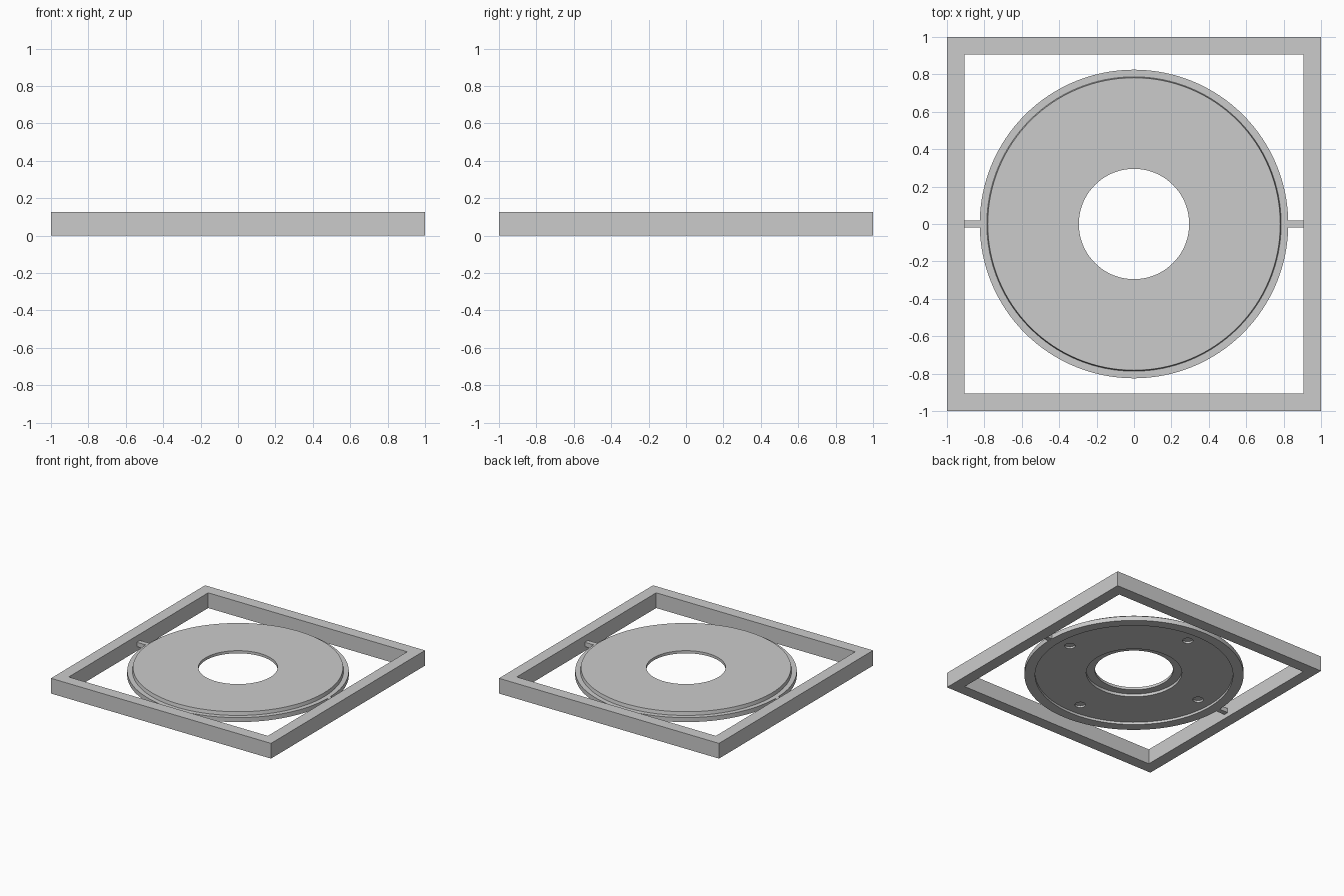
import bpy, bmesh
from math import sin, cos, pi, radians, sqrt

cube = bpy.data.objects.get("Cube")
if cube:
    bpy.data.objects.remove(cube, do_unlink=True)

grey = bpy.data.materials.new("plain grey")
grey.use_nodes = True
grey.diffuse_color = (0.6, 0.6, 0.6, 1)
grey.node_tree.nodes["Principled BSDF"].inputs["Base Color"].default_value = grey.diffuse_color


def finish(name, bm):
    """Turn a bmesh into a grey object."""
    bmesh.ops.recalc_face_normals(bm, faces=bm.faces)
    mesh = bpy.data.meshes.new(name)
    bm.to_mesh(mesh)
    bm.free()
    obj = bpy.data.objects.new(name, mesh)
    mesh.materials.append(grey)
    bpy.context.collection.objects.link(obj)
    return obj


def ring(name, profile, sides, start=0.0):
    """Revolve a closed (radius, height) profile around z."""
    bm = bmesh.new()
    loops = []
    for i in range(sides):
        a = start + 2 * pi * i / sides
        loops.append([bm.verts.new((r * cos(a), r * sin(a), z)) for r, z in profile])
    n = len(profile)
    for i in range(sides):
        a, b = loops[i], loops[(i + 1) % sides]
        for j in range(n):
            k = (j + 1) % n
            bm.faces.new((a[j], b[j], b[k], a[k]))
    return finish(name, bm)


# Square outer frame
outer, inner, top = sqrt(2), 0.905 * sqrt(2), 0.125
ring("square_frame", [(inner, 0), (outer, 0), (outer, top), (inner, top)], 4, pi / 4)

# Stepped disc: flange outside, raised plate on top, recess and counterbore below
disc = ring("stepped_disc", [
    (0.295, 0.1), (0.295, 0.078), (0.36, 0.078), (0.36, 0.055),
    (0.745, 0.055), (0.745, 0.035), (0.825, 0.035), (0.825, 0.072),
    (0.787, 0.072), (0.782, 0.1)], 128)

# Four shallow round pockets in the underside
bm = bmesh.new()
for i in range(4):
    made = bmesh.ops.create_cone(bm, cap_ends=True, segments=24,
                                 radius1=0.04, radius2=0.04, depth=0.03)
    a = i * pi / 2
    bmesh.ops.translate(bm, verts=made["verts"],
                        vec=(0.63 * cos(a), 0.63 * sin(a), 0.055))
cutter = finish("pocket_cutter", bm)
cutter.hide_render = True
cutter.hide_viewport = True
cut = disc.modifiers.new("pockets", 'BOOLEAN')
cut.operation = 'DIFFERENCE'
cut.solver = 'EXACT'
cut.object = cutter

# Bake the pockets, then drop the cutter
cutter.hide_viewport = False
bpy.context.view_layer.objects.active = disc
disc.select_set(True)
bpy.ops.object.modifier_apply(modifier=cut.name)
bpy.data.objects.remove(cutter, do_unlink=True)
bpy.ops.object.shade_smooth_by_angle(angle=radians(30))

# Tabs joining the disc to the frame
for side, name in ((1, "left_tab"), (-1, "right_tab")):
    bm = bmesh.new()
    bmesh.ops.create_cube(bm, size=1)
    bmesh.ops.scale(bm, verts=bm.verts, vec=(0.1, 0.04, 0.036))
    bmesh.ops.translate(bm, verts=bm.verts, vec=(side * 0.862, 0, 0.054))
    finish(name, bm)
